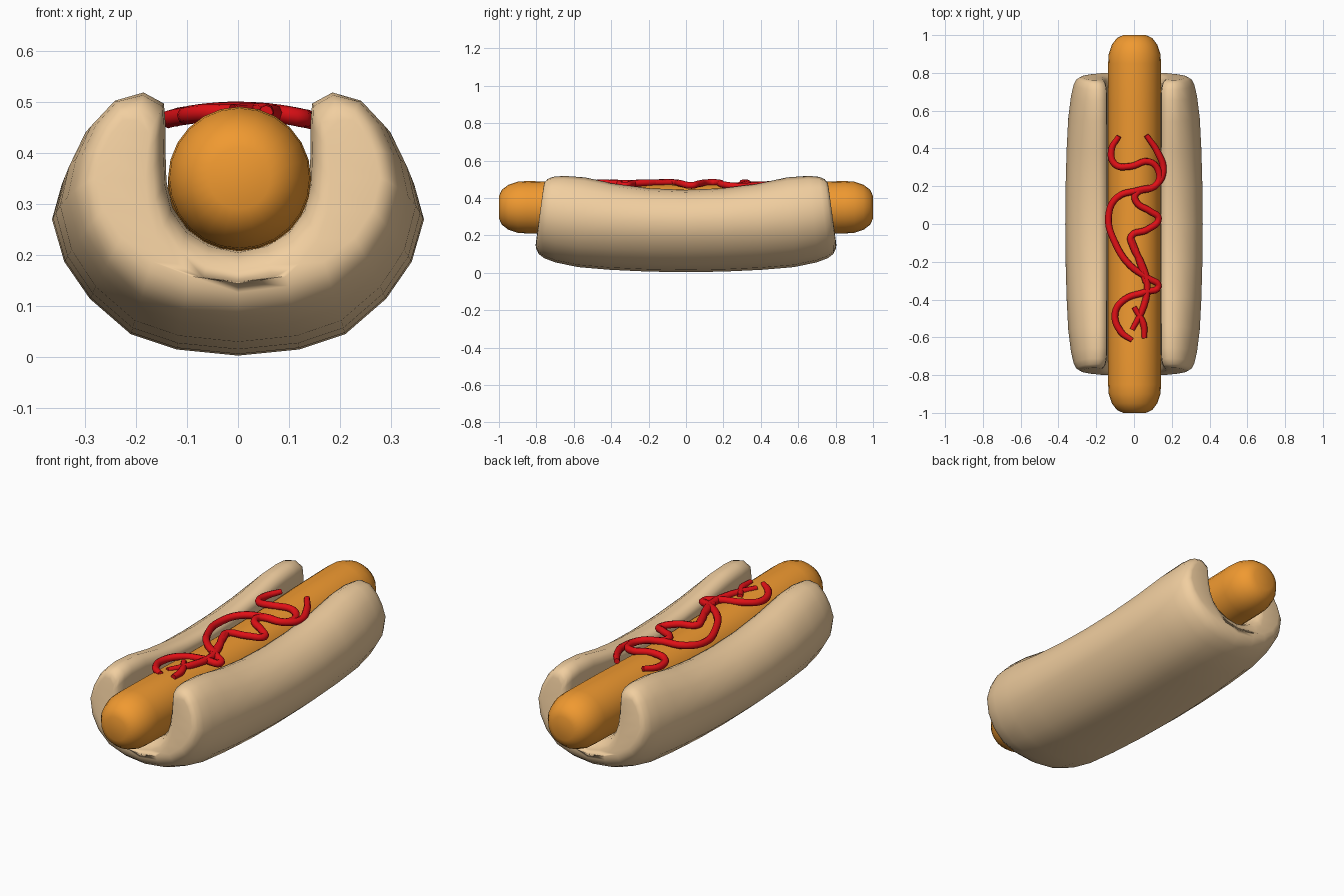
import bpy, bmesh, math

if "Cube" in bpy.data.objects:
    bpy.data.objects.remove(bpy.data.objects["Cube"])


def material(name, color):
    m = bpy.data.materials.new(name)
    m.diffuse_color = (*color, 1)
    m.use_nodes = True
    m.node_tree.nodes["Principled BSDF"].inputs["Base Color"].default_value = m.diffuse_color
    return m


def finish(bm, name, mat):
    bmesh.ops.recalc_face_normals(bm, faces=bm.faces)
    mesh = bpy.data.meshes.new(name)
    bm.to_mesh(mesh)
    bm.free()
    mesh.materials.append(mat)
    ob = bpy.data.objects.new(name, mesh)
    bpy.context.collection.objects.link(ob)
    for p in mesh.polygons:
        p.use_smooth = True
    return ob


def bridge(bm, rings):
    n = len(rings[0])
    for a, b in zip(rings, rings[1:]):
        for i in range(n):
            j = (i + 1) % n
            bm.faces.new((a[i], a[j], b[j], b[i]))


bread = material("bread", (0.88, 0.62, 0.35))
meat = material("meat", (0.87, 0.32, 0.03))
sauce = material("sauce", (0.75, 0.005, 0.008))

# Bun: U-shaped section, outer and inner wall given from the centre to the tip
outer = [(0, .003), (.12, .015), (.21, .045), (.29, .115), (.34, .19),
         (.364, .28), (.345, .36), (.31, .43), (.25, .485)]
inner = [(0, .21), (.055, .222), (.10, .25), (.128, .29), (.14, .34),
         (.142, .40), (.142, .45), (.145, .485), (.185, .505)]
# y, how far the outer wall draws in, how far the inner wall draws out
half = [(0, 0, 0), (.2, .015, 0), (.4, .06, 0), (.57, .13, 0), (.69, .25, 0),
        (.75, .36, .03), (.78, .47, .1), (.793, .6, .2), (.796, .7, .32)]
sections = [(-y, o, i) for y, o, i in reversed(half[1:])] + half


def bun_point(p, q, y, t, tip_drop):
    x = p[0] + (q[0] - p[0]) * t * .55
    z = p[1] + (q[1] - p[1]) * t
    dip = max(-.025, .12 * (1 - (y / .55) ** 2)) + tip_drop * .3
    z *= 1 - dip * (z / .5) ** 2
    return x, y * (1.01 - .17 * max(z - .15, 0)), z


bm = bmesh.new()
rings = []
n = len(outer)
for y, eo, ei in sections:
    walls = []
    for a, b, t in ((outer, inner, eo), (inner, outer, ei)):
        pts = [bun_point(p, q, y, t, ei) for p, q in zip(a, b)]
        walls.append([(-x, v, z) for x, v, z in pts[:0:-1]] + pts)
    rings.append([bm.verts.new(c) for c in walls[0] + walls[1][::-1]])
bridge(bm, rings)
m = 2 * n - 1
for r in (rings[0], rings[-1]):
    for i in range(m - 1):
        bm.faces.new((r[i], r[i + 1], r[2 * m - 2 - i], r[2 * m - 1 - i]))
finish(bm, "bun", bread)

# Sausage: lathed along y with blunt rounded ends
prof = [(0, .14), (.3, .14), (.6, .14), (.85, .14), (.9, .137),
        (.95, .12), (.985, .093), (1, .06)]
prof = [(-y, r) for y, r in reversed(prof[1:])] + prof
bm = bmesh.new()
rings = []
for y, r in prof:
    zc = .35 - .02 * max(0, 1 - (y / .7) ** 2)
    rings.append([bm.verts.new((.003 + r * math.cos(a), y, zc + r * math.sin(a)))
                  for a in (k * math.tau / 24 for k in range(24))])
bridge(bm, rings)
bm.faces.new(rings[0])
bm.faces.new(rings[-1])
finish(bm, "sausage", meat)

# Ketchup: squiggled tubes draped across the top
strands = [
    [(-.08, .465), (-.12, .39), (-.10, .315), (-.02, .305), (.08, .33), (.13, .28),
     (.12, .21), (.03, .18), (-.09, .14), (-.135, .04), (-.10, -.1), (-.02, -.22),
     (.08, -.29), (.13, -.33), (.06, -.36), (-.05, -.4), (-.10, -.47), (-.07, -.57),
     (-.01, -.615)],
    [(.065, .47), (.125, .38), (.155, .28), (.11, .2), (.01, .16), (.01, .12),
     (.09, .065), (.13, .03), (.07, -.03), (-.015, -.065), (-.005, -.12), (.04, -.21),
     (.07, -.32), (.05, -.44), (-.01, -.56)],
    [(-.015, -.07), (.03, -.2), (.06, -.31)],
    [(0, -.44), (.05, -.53), (.055, -.605)],
]
for k, path in enumerate(strands):
    cu = bpy.data.curves.new("ketchup_path", 'CURVE')
    cu.dimensions = '3D'
    cu.bevel_depth = .018
    cu.bevel_resolution = 2
    cu.resolution_u = 5
    cu.use_fill_caps = True
    sp = cu.splines.new('BEZIER')
    sp.bezier_points.add(len(path) - 1)
    for i, (bp, (x, y)) in enumerate(zip(sp.bezier_points, path)):
        bp.co = (x, y, .482 - .9 * x * x)
        bp.handle_left_type = bp.handle_right_type = 'AUTO'
        bp.radius = .75 if i in (0, len(path) - 1) else 1
    tmp = bpy.data.objects.new("ketchup_curve", cu)
    bpy.context.collection.objects.link(tmp)
    bpy.context.view_layer.update()
    mesh = bpy.data.meshes.new_from_object(tmp.evaluated_get(bpy.context.evaluated_depsgraph_get()))
    bpy.data.objects.remove(tmp)
    mesh.materials.clear()
    mesh.materials.append(sauce)
    for p in mesh.polygons:
        p.use_smooth = True
    bpy.context.collection.objects.link(bpy.data.objects.new(f"ketchup_{k + 1}", mesh))
